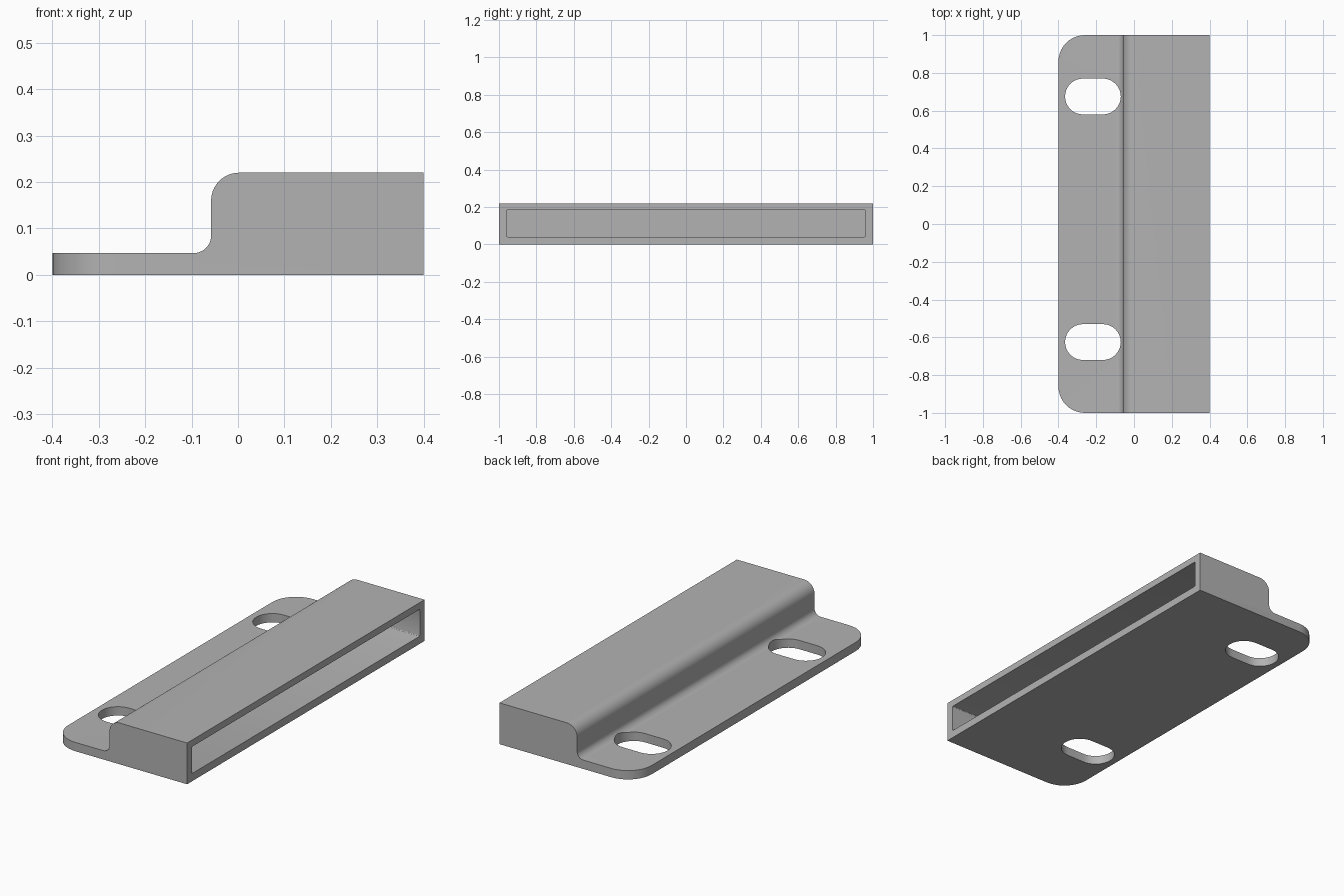
import bpy
import bmesh
from math import sin, cos, radians
from mathutils import Vector

cube = bpy.data.objects.get("Cube")
if cube:
    bpy.data.objects.remove(cube, do_unlink=True)

grey = bpy.data.materials.new("plain grey")
grey.use_nodes = True
colour = (0.45, 0.45, 0.45, 1)
grey.diffuse_color = colour
grey.node_tree.nodes["Principled BSDF"].inputs["Base Color"].default_value = colour


def arc(cx, cy, r, start, end, steps=10):
    angles = [radians(start + (end - start) * i / steps) for i in range(steps + 1)]
    return [(cx + r * cos(a), cy + r * sin(a)) for a in angles]


def prism(name, outline, offset, sweep):
    """Extrude a closed outline of 3D points along the sweep vector."""
    bm = bmesh.new()
    face = bm.faces.new([bm.verts.new(Vector(p) + Vector(offset)) for p in outline])
    ext = bmesh.ops.extrude_face_region(bm, geom=[face])
    verts = [v for v in ext["geom"] if isinstance(v, bmesh.types.BMVert)]
    bmesh.ops.translate(bm, verts=verts, vec=sweep)
    bmesh.ops.recalc_face_normals(bm, faces=bm.faces)
    mesh = bpy.data.meshes.new(name)
    bm.to_mesh(mesh)
    bm.free()
    mesh.materials.append(grey)
    obj = bpy.data.objects.new(name, mesh)
    bpy.context.collection.objects.link(obj)
    return obj


def apply_boolean(target, cutter, operation):
    mod = target.modifiers.new(cutter.name, "BOOLEAN")
    mod.object, mod.operation, mod.solver = cutter, operation, "EXACT"
    bpy.context.view_layer.objects.active = target
    bpy.ops.object.modifier_apply(modifier=mod.name)
    bpy.data.objects.remove(cutter, do_unlink=True)


# Stepped body: thin flange, concave fillet, tall rounded housing
profile = [(0.4, 0), (0.4, 0.22)]
profile += arc(0.002, 0.16, 0.06, 90, 180)
profile += arc(-0.095, 0.084, 0.037, 0, -90)
profile += [(-0.402, 0.047), (-0.402, 0)]
body = prism("slotted_housing", [(x, 0, z) for x, z in profile], (0, -1, 0), (0, 2, 0))

# Rounded flange corners
plan = [(0.5, -1.1), (0.5, 1.1), (-0.26, 1.1)]
plan = [(0.5, -1), (0.5, 1)] + arc(-0.26, 0.86, 0.14, 90, 180) + arc(-0.26, -0.86, 0.14, 180, 270)
outline = prism("plan_outline", [(x, y, 0) for x, y in plan], (0, 0, -0.1), (0, 0, 0.5))
apply_boolean(body, outline, "INTERSECT")

# Mounting slots through the flange
slot = arc(-0.165, 0, 0.095, -90, 90, 16) + arc(-0.27, 0, 0.095, 90, 270, 16)
for y in (0.675, -0.625):
    cutter = prism("slot_cutter", [(x, v, 0) for x, v in slot], (0, y, -0.1), (0, 0, 0.5))
    apply_boolean(body, cutter, "DIFFERENCE")

# Long pocket opening on the side of the housing
w, low, high, r = 0.96, 0.041, 0.184, 0.006
mouth = []
for cy, cz, a in ((w - r, high - r, 0), (r - w, high - r, 90), (r - w, low + r, 180), (w - r, low + r, 270)):
    mouth += arc(cy, cz, r, a, a + 90, 3)
pocket = prism("pocket_cutter", [(0, y, z) for y, z in mouth], (-0.02, 0, 0), (0.5, 0, 0))
apply_boolean(body, pocket, "DIFFERENCE")

# Smooth fillets, sharp edges
bpy.ops.object.select_all(action="DESELECT")
body.select_set(True)
bpy.context.view_layer.objects.active = body
bpy.ops.object.shade_smooth_by_angle(angle=radians(30))
